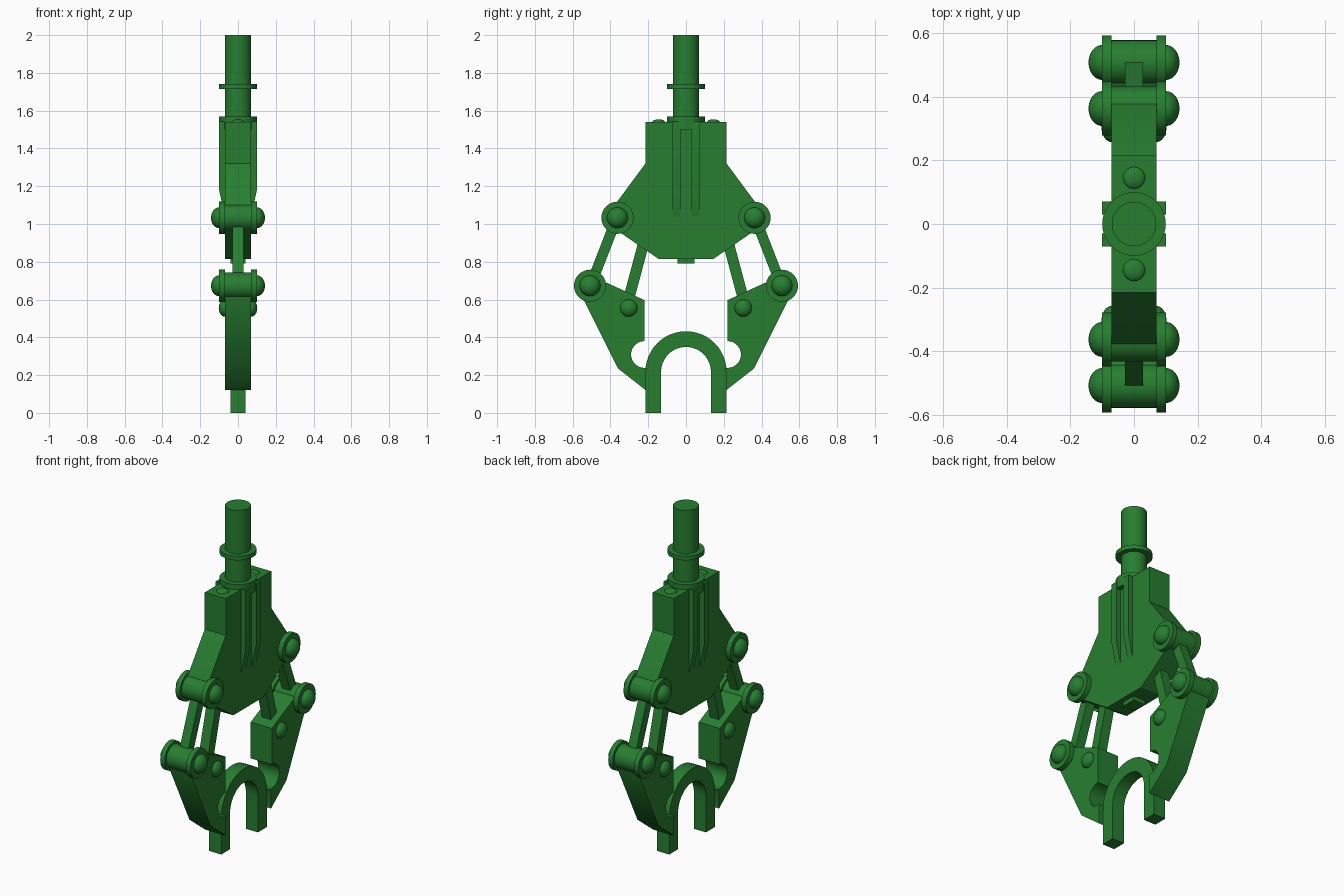
import bpy, bmesh, math
from mathutils import Matrix, Vector

if "Cube" in bpy.data.objects:
    bpy.data.objects.remove(bpy.data.objects["Cube"])

green = bpy.data.materials.new("machine green")
green.diffuse_color = (0.02, 0.21, 0.03, 1)
green.use_nodes = True
green.node_tree.nodes["Principled BSDF"].inputs["Base Color"].default_value = green.diffuse_color


def finish(bm, name):
    bmesh.ops.recalc_face_normals(bm, faces=bm.faces)
    me = bpy.data.meshes.new(name)
    bm.to_mesh(me)
    bm.free()
    me.materials.append(green)
    ob = bpy.data.objects.new(name, me)
    bpy.context.collection.objects.link(ob)
    bpy.ops.object.select_all(action='DESELECT')
    ob.select_set(True)
    bpy.context.view_layer.objects.active = ob
    bpy.ops.object.shade_smooth_by_angle(angle=math.radians(30))
    return ob


def plate(name, pts, half):
    """Extrude a (y, z) profile symmetrically along x."""
    bm = bmesh.new()
    f = bm.faces.new([bm.verts.new((-half, y, z)) for y, z in pts])
    r = bmesh.ops.extrude_face_region(bm, geom=[f])
    bmesh.ops.translate(bm, vec=(2 * half, 0, 0),
                        verts=[v for v in r['geom'] if isinstance(v, bmesh.types.BMVert)])
    return finish(bm, name)


def revolve(name, profile, origin, axis='Z', steps=40):
    """Spin an (r, h) profile round an axis through origin."""
    bm = bmesh.new()
    vs = [bm.verts.new((r, 0, h)) for r, h in profile]
    es = [bm.edges.new(p) for p in zip(vs, vs[1:])]
    bmesh.ops.spin(bm, geom=vs + es, axis=(0, 0, 1), cent=(0, 0, 0),
                   angle=math.tau, steps=steps)
    bmesh.ops.remove_doubles(bm, verts=bm.verts, dist=1e-5)
    m = Matrix.Translation(origin)
    if axis == 'X':
        m = m @ Matrix.Rotation(math.pi / 2, 4, 'Y')
    bm.transform(m)
    return finish(bm, name)


def dome(r, base, height, n=8):
    """Profile of a dome from its rim to its tip."""
    return [(r * math.cos(i * math.pi / 2 / n) if i < n else 0,
             base + height * math.sin(i * math.pi / 2 / n)) for i in range(n + 1)]


def both_ends(half):
    """Mirror a half profile so that it runs from tip to tip."""
    return [(r, -h) for r, h in reversed(half)] + half


def bar(name, a, b, width, half):
    a, b = Vector(a), Vector(b)
    d = (b - a).normalized()
    n = Vector((-d.y, d.x)) * width / 2
    plate(name, [a + n, b + n, b - n, a - n], half)


def mirrored(half):
    return half + [(-y, z) for y, z in reversed(half)]


# Main housing
plate("housing", mirrored([(0.215, 1.54), (0.215, 1.32), (0.40, 1.07), (0.42, 1.0),
                           (0.345, 0.952), (0.145, 0.815)]), 0.07)
plate("bottom_block", mirrored([(0.045, 0.85), (0.045, 0.79)]), 0.04)

# Shaft with two collars
revolve("shaft", [(0, 1.5), (0.1, 1.5), (0.1, 1.57), (0.07, 1.57), (0.07, 1.715),
                  (0.1, 1.715), (0.1, 1.74), (0.07, 1.74), (0.07, 2.0), (0, 2.0)], (0, 0, 0))

# Ribs on both faces, tapering into the housing at the bottom
for s in (-1, 1):
    bm = bmesh.new()
    f = bm.faces.new([bm.verts.new((x, s * 0.03, z)) for x, z in
                      [(-0.1, 1.565), (0.1, 1.565), (0.1, 1.18), (0.068, 1.03),
                       (-0.068, 1.03), (-0.1, 1.18)]])
    r = bmesh.ops.extrude_face_region(bm, geom=[f])
    bmesh.ops.translate(bm, vec=(0, s * 0.041, 0),
                        verts=[v for v in r['geom'] if isinstance(v, bmesh.types.BMVert)])
    # Trim rib tops level with the housing
    for v in bm.verts:
        v.co.z = min(v.co.z, 1.542)
    finish(bm, "rib")

# Clamped arch
arc = [i * math.pi / 24 for i in range(25)]
plate("arch", [(0.215, 0)] + [(0.215 * math.cos(t), 0.217 + 0.215 * math.sin(t)) for t in arc]
      + [(-0.215, 0), (-0.132, 0)]
      + [(-0.132 * math.cos(t), 0.217 + 0.132 * math.sin(t)) for t in arc] + [(0.132, 0)], 0.04)

pin = both_ends([(0.07, 0.07), (0.085, 0.07), (0.085, 0.1), (0.055, 0.1)]
                + dome(0.055, 0.1, 0.043))
rivet = both_ends(dome(0.046, 0.069, 0.033))
notch = [(0.22 + 0.071 * math.cos(t), 0.309 + 0.071 * math.sin(t))
         for t in [math.pi / 2 - i * math.pi / 14 for i in range(15)]]

for s, side in ((-1, "left"), (1, "right")):
    # Jaw with round notch
    jaw = notch + [(0.205, 0.236), (0.213, 0.215), (0.213, 0.12), (0.36, 0.235), (0.55, 0.615),
                   (0.55, 0.70), (0.505, 0.735), (0.45, 0.703), (0.22, 0.597)]
    plate(side + "_jaw", [(s * y, z) for y, z in jaw], 0.07)
    # Links
    bar(side + "_outer_link", (s * 0.365, 1.035), (s * 0.505, 0.675), 0.055, 0.028)
    bar(side + "_inner_link", (s * 0.20, 0.99), (s * 0.315, 0.56), 0.058, 0.03)
    # Pivot pins and rivets
    revolve(side + "_upper_pin", pin, (0, s * 0.363, 1.033), 'X')
    revolve(side + "_lower_pin", pin, (0, s * 0.508, 0.673), 'X')
    revolve(side + "_jaw_rivet", rivet, (0, s * 0.303, 0.555), 'X', 28)
    revolve(side + "_top_bolt", dome(0.035, 1.538, 0.016), (0, s * 0.145, 0), 'Z', 28)
